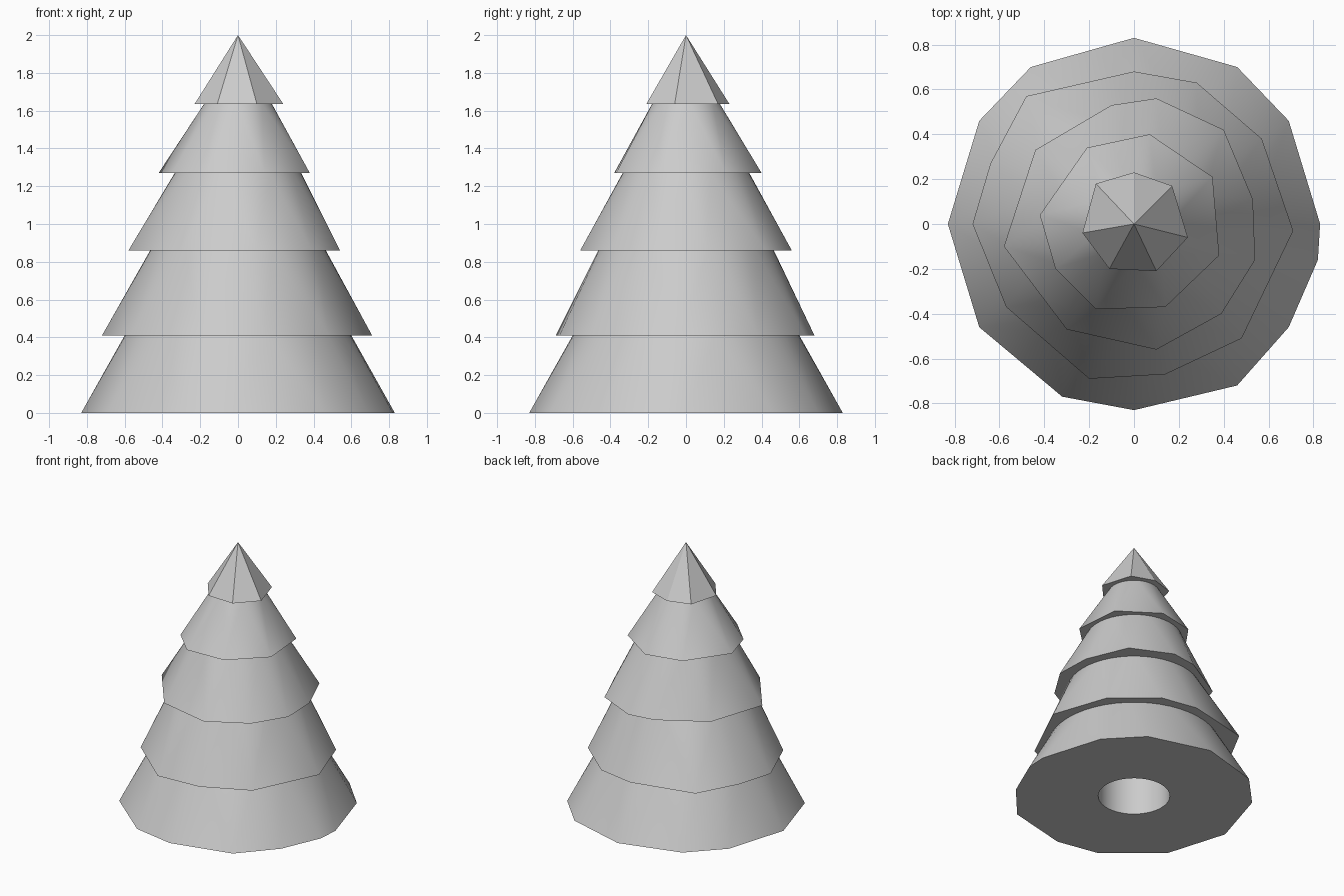
import bpy
import bmesh
from math import cos, sin, tau
from mathutils import Vector

default_cube = bpy.data.objects.get("Cube")
if default_cube:
    bpy.data.objects.remove(default_cube, do_unlink=True)

# One plain grey for the whole tree
grey = bpy.data.materials.new("plain grey")
grey.use_nodes = True
colour = (0.6, 0.6, 0.6, 1)
grey.diffuse_color = colour
grey.node_tree.nodes["Principled BSDF"].inputs["Base Color"].default_value = colour


def ring(radius, height, sides=48):
    """Points of a level circle."""
    return [Vector((radius * cos(tau * i / sides), radius * sin(tau * i / sides), height))
            for i in range(sides)]


def hull_object(name, points):
    """Wrap a convex skin around the points, with flat areas merged."""
    bm = bmesh.new()
    verts = [bm.verts.new(p) for p in points]
    result = bmesh.ops.convex_hull(bm, input=verts)
    loose = [v for v in result["geom_interior"] if isinstance(v, bmesh.types.BMVert)]
    bmesh.ops.delete(bm, geom=loose, context="VERTS")
    bmesh.ops.dissolve_limit(bm, angle_limit=0.002, verts=bm.verts[:], edges=bm.edges[:])
    bmesh.ops.recalc_face_normals(bm, faces=bm.faces[:])
    mesh = bpy.data.meshes.new(name)
    bm.to_mesh(mesh)
    bm.free()
    mesh.materials.append(grey)
    obj = bpy.data.objects.new(name, mesh)
    bpy.context.collection.objects.link(obj)
    return obj


def make_active(obj):
    bpy.ops.object.select_all(action="DESELECT")
    obj.select_set(True)
    bpy.context.view_layer.objects.active = obj


def make_tier(name, outline, bottom, top, top_radius):
    """Irregular polygon skirt (outline in hundredths) narrowing to a round neck."""
    skirt = [Vector((x / 100, y / 100, bottom)) for x, y in outline]
    neck = ring(top_radius, top) if top_radius else [Vector((0, 0, top))]
    return hull_object(name, skirt + neck)


# Skirt outlines, seen from above
bottom_outline = [(0, 83), (46, 70), (69, 46), (83, 0), (82, -16), (69, -46), (46, -72),
                  (0, -83), (-32, -77), (-69, -46), (-83, 0), (-69, 46), (-46, 70)]
lower_outline = [(0, 68), (28, 63), (57, 38), (71, -3), (48, -51), (14, -67),
                 (-20, -69), (-57, -37), (-72, 0), (-64, 27), (-48, 57)]
middle_outline = [(10, 56), (40, 42), (53, 11), (54, -16), (39, -40), (10, -56),
                  (-30, -47), (-58, -10), (-44, 33), (-10, 53)]
upper_outline = [(7, 40), (35, 21), (38, -14), (14, -37), (-17, -38), (-35, -20),
                 (-42, 4), (-21, 34)]
tip_outline = [(0, 23), (17, 17), (24, -6), (10, -21), (-11, -20), (-23, -4), (-17, 18)]

# Stacked tiers, each starting where the one below ends
tiers = [
    make_tier("bottom_tier", bottom_outline, 0, 0.41, 0.6),
    make_tier("lower_tier", lower_outline, 0.41, 0.86, 0.465),
    make_tier("middle_tier", middle_outline, 0.86, 1.27, 0.335),
    make_tier("upper_tier", upper_outline, 1.27, 1.635, 0.18),
    make_tier("tip_tier", tip_outline, 1.635, 2, 0),
]

# Round trunk socket cut into the underside
socket_cutter = hull_object("socket_cutter", ring(0.25, -0.1) + ring(0.25, 0.38))
socket_cutter.hide_render = True
cut = tiers[0].modifiers.new("trunk socket", "BOOLEAN")
cut.operation = "DIFFERENCE"
cut.solver = "EXACT"
cut.object = socket_cutter
make_active(tiers[0])
bpy.ops.object.modifier_apply(modifier=cut.name)
bpy.data.objects.remove(socket_cutter, do_unlink=True)

# Soft folds on the skirts, crisp rims and tip ridges
for tier in tiers:
    make_active(tier)
    bpy.ops.object.shade_smooth_by_angle(angle=tau / 12)
